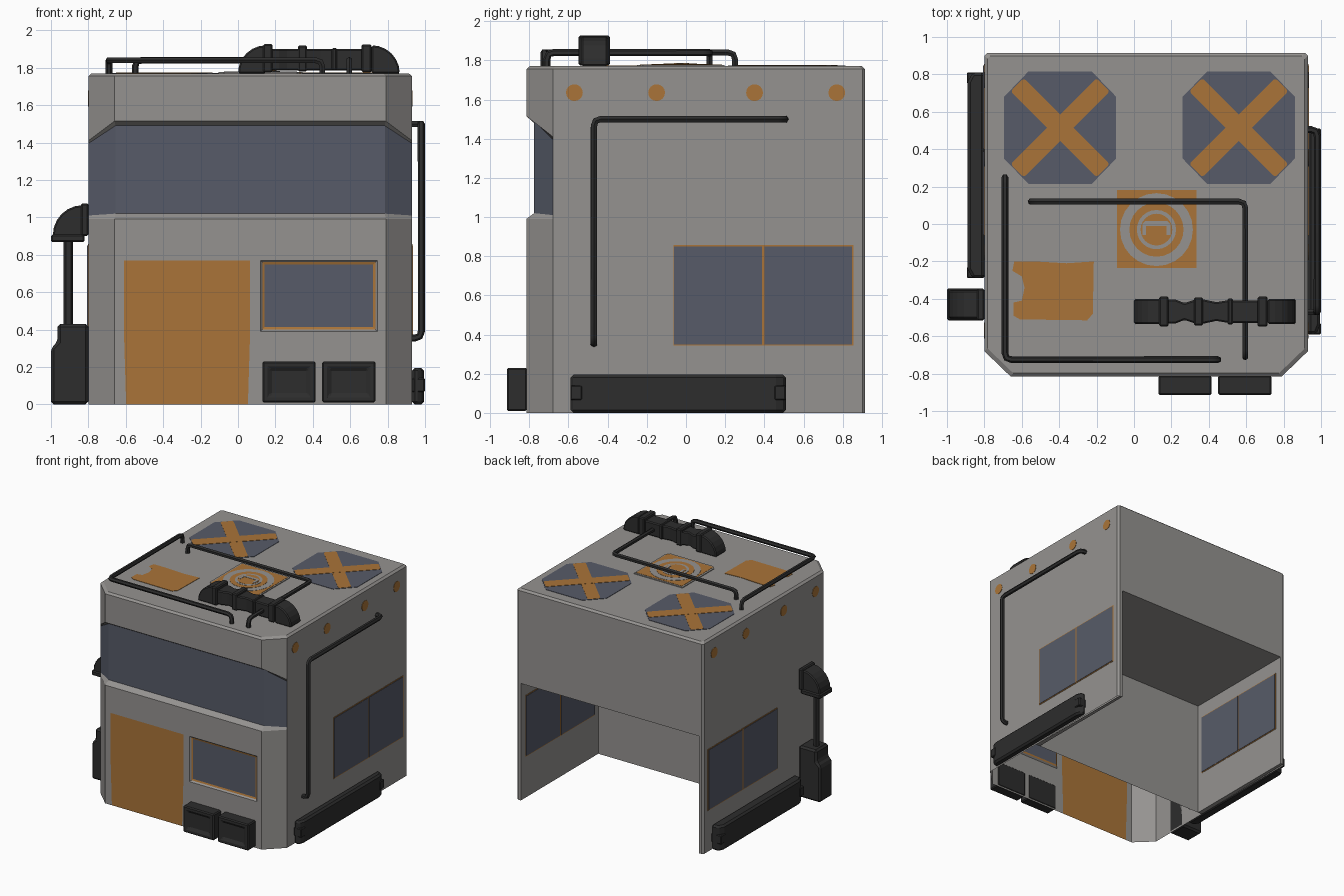
import bpy, bmesh, math
from mathutils import Vector

if "Cube" in bpy.data.objects:
    bpy.data.objects.remove(bpy.data.objects["Cube"])

def mat(name, rgb):
    m = bpy.data.materials.new(name)
    m.diffuse_color = (*rgb, 1)
    m.use_nodes = True
    m.node_tree.nodes["Principled BSDF"].inputs["Base Color"].default_value = m.diffuse_color
    return m

GRAY = mat("wall gray", (0.30, 0.29, 0.28))
ORANGE = mat("orange paint", (0.40, 0.175, 0.04))
GLASS = mat("blue gray glass", (0.095, 0.105, 0.14))
DARK = mat("dark metal", (0.026, 0.026, 0.026))

def finish(name, bm, mats, bevel=0):
    me = bpy.data.meshes.new(name)
    bm.to_mesh(me)
    bm.free()
    for m in mats:
        me.materials.append(m)
    ob = bpy.data.objects.new(name, me)
    bpy.context.collection.objects.link(ob)
    if bevel:
        b = ob.modifiers.new("bevel", 'BEVEL')
        b.width, b.segments, b.limit_method = bevel, 1, 'ANGLE'
    return ob

def prism(name, pts, axis, a, b, m, bevel=0):
    """Extrude a flat outline along an axis from a to b."""
    put = {'x': lambda p, t: (t, *p), 'y': lambda p, t: (p[0], t, p[1]), 'z': lambda p, t: (*p, t)}[axis]
    bm = bmesh.new()
    lo, hi = ([bm.verts.new(put(p, t)) for p in pts] for t in (a, b))
    bm.faces.new(lo)
    bm.faces.new(hi)
    for i in range(len(pts)):
        j = (i + 1) % len(pts)
        bm.faces.new((lo[i], lo[j], hi[j], hi[i]))
    bmesh.ops.recalc_face_normals(bm, faces=bm.faces)
    return finish(name, bm, [m], bevel)

def rect(x0, x1, y0, y1):
    return [(x0, y0), (x1, y0), (x1, y1), (x0, y1)]

def circle(cx, cy, r, n=24, a0=0, a1=math.tau):
    k = n if a1 - a0 >= math.tau else n - 1
    return [(cx + r * math.cos(a0 + (a1 - a0) * i / k), cy + r * math.sin(a0 + (a1 - a0) * i / k)) for i in range(n)]

def rrect(x0, x1, y0, y1, r):
    pts = []
    for q, (cx, cy) in enumerate(rect(x0 + r, x1 - r, y0 + r, y1 - r)):
        pts += circle(cx, cy, r, 4, math.pi * (1 + q / 2), math.pi * (1.5 + q / 2))
    return pts

def pipe(name, path, r, bend=0.035):
    """Round pipe along a path with softened corners."""
    P = [Vector(p) for p in path]
    pts = [P[0]]
    for a, p, b in zip(P, P[1:], P[2:]):
        u = p + (a - p).normalized() * min(bend, (a - p).length * 0.9)
        v = p + (b - p).normalized() * min(bend, (b - p).length * 0.9)
        pts += [u, (u + 2 * p + v) / 4, v]
    pts.append(P[-1])
    cu = bpy.data.curves.new(name, 'CURVE')
    cu.dimensions, cu.bevel_depth, cu.bevel_resolution, cu.use_fill_caps = '3D', r, 1, True
    s = cu.splines.new('POLY')
    s.points.add(len(pts) - 1)
    for q, p in zip(s.points, pts):
        q.co = (*p, 1)
    cu.materials.append(DARK)
    ob = bpy.data.objects.new(name, cu)
    bpy.context.collection.objects.link(ob)
    bpy.ops.object.select_all(action='DESELECT')
    ob.select_set(True)
    bpy.context.view_layer.objects.active = ob
    bpy.ops.object.convert(target='MESH')
    bpy.ops.object.shade_smooth_by_angle(angle=math.radians(50))

# ---- building shell: stacked outlines, recessed window band, open bottom and back bay
OUT = [(-.8, -.68), (-.66, -.815), (.79, -.815), (.93, -.68), (.93, .9), (.915, .915), (-.785, .915), (-.8, .9)]
REC = [OUT[0], (-.655, -.775), (.785, -.775)] + OUT[3:]
TOP = [(.065 + (x - .065) * .98, .05 + (y - .05) * .98) for x, y in OUT]
LEVELS = [(OUT, 0, 0, 0), (OUT, .99, .99, .98), (REC, 1.02, 1.01, 1.02), (REC, 1.49, 1.395, 1.49),
          (OUT, 1.515, 1.41, 1.515), (OUT, 1.755, 1.755, 1.755), (TOP, 1.77, 1.77, 1.77)]
bm = bmesh.new()
rings = [[bm.verts.new((x, y, front if i in (1, 2) else corner if i in (0, 3) else back))
          for i, (x, y) in enumerate(o)] for o, front, corner, back in LEVELS]
for k in range(6):
    for i in range(8):
        if k == 0 and i in (1, 5):
            continue
        j = (i + 1) % 8
        f = bm.faces.new((rings[k][i], rings[k][j], rings[k + 1][j], rings[k + 1][i]))
        f.material_index = 2 if k == 2 and i < 3 else 0
bm.faces.new(rings[6])

# lower front wall as a grid, with door and window cells sunk in
xs, zs = [-.66, -.61, .065, .12, .745, .79], [0, .39, .77, .99]
g = [[bm.verts.new((x, -.815, z)) for x in xs] for z in zs]
cell = {(c, r): bm.faces.new((g[r][c], g[r][c + 1], g[r + 1][c + 1], g[r + 1][c])) for r in range(3) for c in range(5)}
door, pane = [cell[1, 0], cell[1, 1]], [cell[3, 1]]
def sink(faces, width, depth, rim_index, index):
    res = bmesh.ops.inset_region(bm, faces=faces, thickness=width, depth=depth, use_boundary=False, use_even_offset=True)
    for f in res['faces']:
        f.material_index = rim_index
    for f in faces:
        f.material_index = index
sink(door, .012, -.015, 0, 1)
sink(pane, .01, -.012, 0, 1)
sink(pane, .013, -.004, 1, 2)

# back bay lining
X0, X1, Y, YB, Z = -.76, .89, -.11, .915, .98
for quad in (
    [(X0, Y, Z), (X0, YB, Z), (X1, YB, Z), (X1, Y, Z)],
    [(X1, Y, 0), (X0, Y, 0), (X0, Y, Z), (X1, Y, Z)],
    [(X0, Y, 0), (X0, YB, 0), (X0, YB, Z), (X0, Y, Z)],
    [(X1, YB, 0), (X1, Y, 0), (X1, Y, Z), (X1, YB, Z)],
    [(X0, YB, 0), (-.785, YB, 0), (-.785, YB, Z), (X0, YB, Z)],
    [(.915, YB, 0), (X1, YB, 0), (X1, YB, Z), (.915, YB, Z)],
    [(-.8, Y, 0), (-.785, YB, 0), (X0, YB, 0), (X0, Y, 0)],
    [(X1, Y, 0), (X1, YB, 0), (.915, YB, 0), (.93, Y, 0)]):
    bm.faces.new([bm.verts.new(p) for p in quad])
finish("building_shell", bm, [GRAY, ORANGE, GLASS])

# ---- side windows (both faces of the wall) and orange dots
for side, x, d in (("right_outer", .93, 1), ("right_inner", X1, -1), ("left_outer", -.8, -1), ("left_inner", X0, 1)):
    prism(side + "_window_frame", rect(-.065, .855, .343, .857), 'x', x, x + d * .003, ORANGE)
    for n, (a, b) in enumerate(((-.06, .388), (.402, .848))):
        prism(f"{side}_window_pane_{n}", rect(a, b, .35, .85), 'x', x, x + d * .006, GLASS)
    if "outer" in side:
        for n, y in enumerate((-.57, -.15, .35, .77)):
            prism(f"{side}_dot_{n}", circle(y, 1.635, .043, 16), 'x', x, x + d * .003, ORANGE)

# ---- roof paint: crossed pads and patch
R = 1.77
for n, cx in enumerate((-.395, .56)):
    cy = .515
    octo = [(.17, .3), (-.17, .3), (-.3, .165), (-.3, -.165), (-.17, -.3), (.17, -.3), (.3, -.165), (.3, .165)]
    prism(f"roof_pad_{n}", [(cx + x, cy + y) for x, y in octo], 'z', R, R + .003, GLASS)
    for s in (1, -1):
        c = math.sqrt(.5)
        arm = [(cx + c * (u - v), cy + s * c * (u + v)) for u, v in rrect(-.325, .325, -.05, .05, .015)]
        prism(f"roof_pad_cross_{n}_{s}", arm, 'z', R, R + .005 + s * .0005, ORANGE)
patch = [(-.61, -.51), (-.25, -.515), (-.22, -.48), (-.215, -.2), (-.36, -.21), (-.53, -.2), (-.64, -.2),
         (-.65, -.25), (-.6, -.28), (-.585, -.34), (-.6, -.41), (-.645, -.42), (-.645, -.49)]
prism("roof_patch", patch, 'z', R, R + .003, ORANGE)

# ---- roof hatch with painted rings and handle
hatch = [(-.075, -.25), (.315, -.25), (.345, -.22), (.345, .197), (-.105, .197), (-.105, -.22)]
prism("hatch_frame", hatch, 'z', R, R + .006, GRAY)
prism("hatch_lid", rect(-.09, .333, -.235, .183), 'z', R, R + .008, ORANGE)
for n, (r, m) in enumerate(((.195, GRAY), (.145, ORANGE), (.105, GRAY), (.085, ORANGE))):
    prism(f"hatch_ring_{n}", circle(.12, -.03, r), 'z', R + .006, R + .0095 + n * .0015, m)
arch = [(.045, -.06), (.065, -.06), (.065, -.01), (.175, -.01), (.175, -.06), (.195, -.06), (.195, 0), (.18, .015), (.06, .015), (.045, 0)]
prism("hatch_handle", arch, 'z', R + .008, R + .016, GRAY)

# ---- pipes
H = 1.84
pipe("roof_pipe_outer", [(-.69, .25, R), (-.69, .25, H), (-.69, -.725, H), (.45, -.725, H), (.45, -.725, R)], .018)
pipe("roof_pipe_inner", [(-.55, .12, R), (-.55, .12, H), (.595, .12, H), (.595, -.71, H), (.595, -.71, R)], .018)
pipe("wall_pipe", [(.93, .505, 1.5), (.98, .505, 1.5), (.98, -.47, 1.5), (.98, -.47, .355), (.93, -.47, .355)], .019)

# ---- roof duct: two elbows, collars and middle sections
for n, (cx, a0) in enumerate(((.15, math.pi / 2), (.715, 0))):
    prism(f"duct_elbow_{n}", [(cx, R)] + circle(cx, R, .15, 7, a0, a0 + math.pi / 2), 'y', -.535, -.4, DARK, .008)
for n, (x0, x1, w, z0, z1) in enumerate(((.135, .185, .08, 1.775, 1.927), (.32, .37, .075, 1.78, 1.92),
                                         (.5, .53, .07, 1.785, 1.905), (.66, .715, .08, 1.775, 1.925))):
    prism(f"duct_collar_{n}", rect(x0, x1, -.468 - w, -.468 + w), 'z', z0, z1, DARK, .008)
waist = [(.17, -.065), (.22, -.065), (.27, -.045), (.33, -.065), (.37, -.065), (.44, -.05), (.5, -.06), (.69, -.06)]
prism("duct_middle", [(x, -.468 + y) for x, y in waist] + [(x, -.468 - y) for x, y in waist[::-1]], 'z', 1.785, 1.9, DARK, .008)

# ---- left wall stack: base box, riser and hooked elbow
prism("stack_base", [(-1, 0), (-1, .3), (-.965, .335), (-.965, .43), (-.8, .43), (-.8, 0)], 'y', -.515, -.345, DARK, .015)
pipe("stack_riser", [(-.907, -.43, .4), (-.907, -.43, .9)], .026)
prism("stack_elbow", circle(-.83, .905, .16, 7, math.pi / 2, math.pi) + [(-.99, .88), (-.83, .88)], 'y', -.505, -.355, DARK, .008)
prism("stack_elbow_rim", rect(-1, -.82, .868, .908), 'y', -.515, -.345, DARK, .008)
prism("stack_wall_rim", rect(-.84, -.8, .9, 1.075), 'y', -.515, -.345, DARK, .008)

# ---- side bumpers with end blocks
for name, x, d, w, y0, y1, h in (("right", .93, 1, .065, -.59, .51, .195), ("left", -.8, -1, .09, -.29, .81, .21)):
    plan = [(x, y0), (x + d * w * .7, y0), (x + d * w, y0 + .05), (x + d * w, y1 - .05), (x + d * w * .7, y1), (x, y1)]
    prism(name + "_bumper", plan, 'z', 0, h, DARK, .015)
    for n, y in enumerate((y0, y1 - .06)):
        prism(f"{name}_bumper_block_{n}", rect(y, y + .06, .065, .14), 'x', x, x + d * (w + .004), DARK, .006)

# ---- front vent boxes with sunk panels
for n, x in enumerate((.13, .45)):
    bm = bmesh.new()
    bmesh.ops.create_cube(bm, size=1)
    for v in bm.verts:
        v.co = (x + .1425 + v.co.x * .285, -.863 + v.co.y * .104, .12 + v.co.z * .22)
    front = min(bm.faces, key=lambda f: f.calc_center_median().y)
    bmesh.ops.inset_individual(bm, faces=[front], thickness=.05)
    bmesh.ops.inset_individual(bm, faces=[front], thickness=.01, depth=-.015)
    finish(f"front_vent_{n}", bm, [DARK], .012)
